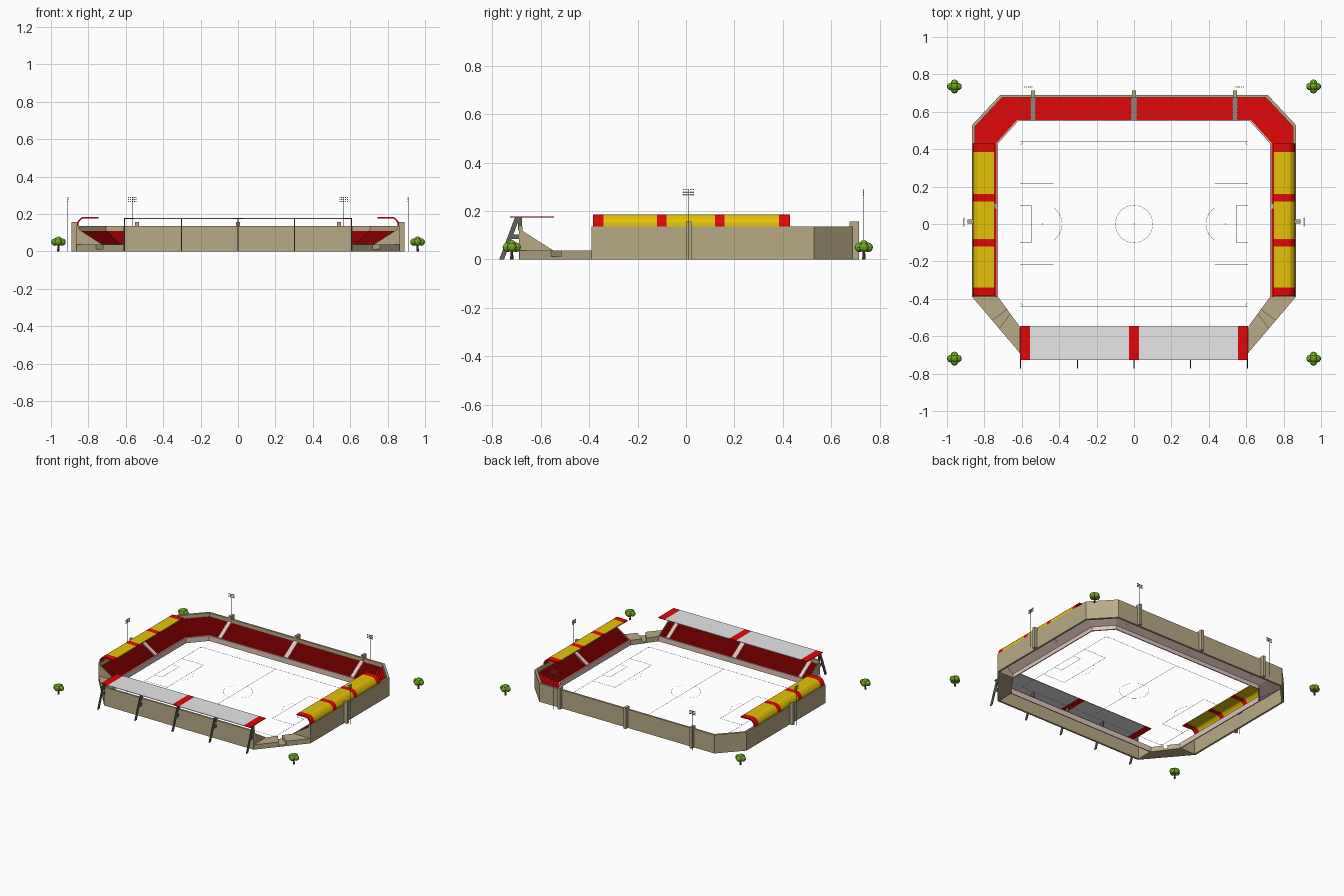
import bpy, bmesh, math
from mathutils import Matrix

if "Cube" in bpy.data.objects:
    bpy.data.objects.remove(bpy.data.objects["Cube"])

def material(name, *c):
    m = bpy.data.materials.new(name)
    m.diffuse_color = (*c, 1)
    m.use_nodes = True
    m.node_tree.nodes["Principled BSDF"].inputs["Base Color"].default_value = m.diffuse_color
    return m

TAN = material("tan concrete", 0.48, 0.40, 0.235)
RED = material("red", 0.75, 0.002, 0.002)
YELLOW = material("yellow", 0.78, 0.54, 0.002)
GREY = material("light grey", 0.80, 0.80, 0.80)
PINK = material("pinkish concrete", 0.74, 0.55, 0.50)
STEEL = material("dark steel", 0.12, 0.12, 0.11)
WHITE = material("white", 0.85, 0.85, 0.85)
GREEN = material("leaf green", 0.17, 0.42, 0.015)
BROWN = material("bark brown", 0.12, 0.06, 0.025)

def finish(bm, name, *mats, facing=0):
    """Turn a bmesh into an object; facing +1/-1 points an open sheet up/down."""
    bmesh.ops.recalc_face_normals(bm, faces=bm.faces)
    if facing and facing * sum(f.normal.z * f.calc_area() for f in bm.faces) < 0:
        bmesh.ops.reverse_faces(bm, faces=bm.faces)
    me = bpy.data.meshes.new(name)
    bm.to_mesh(me)
    bm.free()
    for m in mats:
        me.materials.append(m)
    ob = bpy.data.objects.new(name, me)
    bpy.context.collection.objects.link(ob)
    return ob

def add_box(bm, lo, hi):
    c = [(a + b) / 2 for a, b in zip(lo, hi)]
    s = [b - a for a, b in zip(lo, hi)]
    bmesh.ops.create_cube(bm, size=1, matrix=Matrix.Translation(c) @ Matrix.Diagonal((*s, 1)))

def loft(bm, rings, closed):
    """Bridge equal point rings; closed sections get end caps."""
    vs = [[bm.verts.new(p) for p in r] for r in rings]
    n = len(rings[0])
    for a, b in zip(vs, vs[1:]):
        for i in range(n if closed else n - 1):
            j = (i + 1) % n
            bm.faces.new((a[i], a[j], b[j], b[i]))
    if closed:
        bm.faces.new(vs[0])
        bm.faces.new(vs[-1])

def sweep(name, path, profile, mat, closed=True, facing=0):
    """path: (inner xy, outer xy) stations; profile: (t, z), t runs inner to outer."""
    bm = bmesh.new()
    loft(bm, [[(i[0] + (o[0] - i[0]) * t, i[1] + (o[1] - i[1]) * t, z) for t, z in profile]
              for i, o in path], closed)
    return finish(bm, name, mat, facing=facing)

# Stand sections, shared by the horseshoe and the front stand
ROWS, T0, T1, Z0, DZ = 14, 0.05, 0.90, 0.037, 0.0055
DT = (T1 - T0) / ROWS
steps = []
for i in range(ROWS):
    steps += [(T0 + i * DT, Z0 + i * DZ), (T0 + (i + 1) * DT, Z0 + i * DZ)]
barrier = [(0, 0), (0, 0.039), (T0, 0.039), (T0, 0)]
wall = [(T1, 0), (T1, 0.136), (1, 0.136), (1, 0)]
soffit = [(T0, Z0 - DZ - 0.002), (T1, Z0 + (ROWS - 1) * DZ - 0.003)]
end_panel = [(0, 0), (0, 0.038), (T1, 0.118), (T1, 0.136), (1, 0.136), (1, 0)]
aisle = [(0.05, 0.03), (0.05, 0.042), (T1, 0.118), (T1, 0.10)]

def stand(name, path, ends):
    sweep(name + "_seat_rows", path, steps, RED, False, 1)
    sweep(name + "_underside", path, soffit, PINK, False, -1)
    sweep(name + "_barrier", path, barrier, PINK)
    sweep(name + "_outer_wall", path, wall, TAN)
    for e in ends:
        sweep(name + "_end_panel", e, end_panel, TAN)

left = [((-0.727, -0.39), (-0.865, -0.39)), ((-0.727, 0.43), (-0.865, 0.53)),
        ((-0.62, 0.55), (-0.715, 0.69))]
flip = lambda st: tuple((-x, y) for x, y in st)
def side_slice(s, y0, y1):
    return [((s * 0.727, y), (s * 0.865, y)) for y in (y0, y1)]
def row_slice(yi, yo, x0, x1):
    return [((x, yi), (x, yo)) for x in (x0, x1)]

stand("horseshoe_stand", left + [flip(s) for s in reversed(left)],
      [side_slice(s, -0.391, -0.386) for s in (-1, 1)])
stand("front_stand", row_slice(-0.55, -0.69, -0.61, 0.61),
      [row_slice(-0.55, -0.69, s * 0.606, s * 0.611) for s in (-1, 1)])

# Stair aisles
for x in (-0.54, 0, 0.54):
    w = 0.017 if x == 0 else 0.014
    sweep("back_aisle", row_slice(0.55, 0.69, x - w, x + w), aisle, PINK)
    sweep("front_aisle", row_slice(-0.55, -0.69, x - w, x + w), aisle, PINK)
for s in (-1, 1):
    sweep("side_aisle", side_slice(s, 0.08, 0.11), aisle, PINK)

# Low front corners with a gateway in the middle
def corner(f):
    lerp = lambda a, b: tuple(p + (q - p) * f for p, q in zip(a, b))
    return lerp((-0.727, -0.39), (-0.61, -0.55)), lerp((-0.865, -0.39), (-0.61, -0.69))
for f0, f1, h in ((0, 0.42, 0.036), (0.42, 0.56, 0.012), (0.56, 1, 0.036)):
    path = [corner(f0), corner(f1)]
    for p in (path, [flip(s) for s in path]):
        sweep("low_corner_block", p, [(0, 0), (0, h), (1, h), (1, 0)], TAN)

# Wall pillars
bm = bmesh.new()
for x in (-0.54, 0, 0.54):
    add_box(bm, (x - 0.01, 0.675, 0), (x + 0.01, 0.715, 0.156))
for s in (-1, 1):
    xs = sorted((s * 0.855, s * 0.89))
    add_box(bm, (xs[0], 0.003, 0), (xs[1], 0.023, 0.156))
finish(bm, "wall_pillars", TAN)

# Curved side roof with red stripes, mirrored to the other side
bm = bmesh.new()
section = [(-0.862, 0.134), (-0.861, 0.152), (-0.852, 0.168), (-0.838, 0.181),
           (-0.82, 0.185), (-0.747, 0.183)]
ys = [-0.385, -0.34, -0.12, -0.08, 0.12, 0.16, 0.385, 0.43]
loft(bm, [[(x, y, z) for x, z in section] for y in ys], False)
for f in bm.faces:
    y = f.calc_center_median().y
    f.material_index = [a < y < b for a, b in zip(ys, ys[1:])].index(True) % 2
ob = finish(bm, "side_roofs", RED, YELLOW, facing=1)
ob.modifiers.new("thickness", 'SOLIDIFY').thickness = 0.008
ob.modifiers.new("mirror", 'MIRROR')

# Flat front roof with red bands
bm = bmesh.new()
xs = [-0.61, -0.555, -0.027, 0.027, 0.555, 0.61]
loft(bm, [[(x, -0.727, 0.178), (x, -0.545, 0.178)] for x in xs], False)
for f in bm.faces:
    x = f.calc_center_median().x
    f.material_index = [a < x < b for a, b in zip(xs, xs[1:])].index(True) % 2
ob = finish(bm, "front_roof", RED, GREY, facing=1)
ob.modifiers.new("thickness", 'SOLIDIFY').thickness = 0.004

# Raking roof frames behind the front stand
bm = bmesh.new()
frame = [[(-0.772, 0), (-0.752, 0), (-0.687, 0.174), (-0.707, 0.174)],
         [(-0.694, 0.12), (-0.678, 0.12), (-0.678, 0.174), (-0.694, 0.174)],
         [(-0.728, 0.084), (-0.689, 0.084), (-0.689, 0.104), (-0.722, 0.104)]]
for x in (-0.607, -0.303, 0, 0.303, 0.607):
    for poly in frame:
        loft(bm, [[(x + d, y, z) for y, z in poly] for d in (-0.003, 0.003)], True)
finish(bm, "front_roof_frames", STEEL)

# Floodlights: thin pole, rails and a grid of lamps
def floodlight(x, y, turn):
    place = Matrix.Translation((x, y, 0)) @ Matrix.Rotation(turn, 4, 'Z')
    pole, lamps = bmesh.new(), bmesh.new()
    add_box(pole, (-0.001, -0.001, 0), (0.001, 0.001, 0.29))
    for z in (0.267, 0.278, 0.289):
        add_box(pole, (-0.024, -0.0005, z - 0.0005), (0.024, 0.0005, z + 0.0005))
        for i in range(-2, 3):
            add_box(lamps, (i * 0.01 - 0.003, -0.004, z - 0.003),
                    (i * 0.01 + 0.003, -0.0005, z + 0.003))
    for bm, name, m in ((pole, "floodlight_pole", STEEL), (lamps, "floodlight_lamps", WHITE)):
        bm.transform(place)
        finish(bm, name, m)
for s in (-1, 1):
    floodlight(s * 0.565, 0.735, 0)
    floodlight(s * 0.91, 0.01, -s * math.pi / 2)

# Pitch markings: thin flat strips
bm = bmesh.new()
W = 0.0008
def line(x0, y0, x1, y1):
    add_box(bm, (min(x0, x1) - W, min(y0, y1) - W, 0), (max(x0, x1) + W, max(y0, y1) + W, 0.001))
def arc(cx, cy, r, a0, a1, n):
    loft(bm, [[(cx + (r + d) * math.cos(a), cy + (r + d) * math.sin(a), 0.001) for d in (-W, W)]
              for a in (a0 + (a1 - a0) * i / n for i in range(n + 1))], False)
X, Y = 0.61, 0.44
line(0, -Y, 0, Y)
line(-X, Y, X, Y)
line(-X, -Y, X, -Y)
arc(0, 0, 0.1, 0, math.tau, 40)
arc(0, 0, 0.002, 0, math.tau, 8)
for s in (-1, 1):
    line(s * X, -Y, s * X, Y)
    for x, h in ((0.43, 0.215), (0.55, 0.10)):
        line(s * x, -h, s * x, h)
        for t in (-1, 1):
            line(s * X, t * h, s * x, t * h)
    arc(s * 0.49, 0, 0.002, 0, math.tau, 8)
    m = 0 if s < 0 else math.pi
    arc(s * 0.49, 0, 0.105, m - 0.96, m + 0.96, 14)
    for t in (-1, 1):
        m = math.atan2(-t, -s)
        arc(s * X, t * Y, 0.015, m - math.pi / 4, m + math.pi / 4, 6)
finish(bm, "pitch_markings", WHITE, facing=1)

# Trees at the four corners
for x in (-0.96, 0.96):
    for y in (-0.72, 0.735):
        bm = bmesh.new()
        bmesh.ops.create_cone(bm, cap_ends=True, segments=8, radius1=0.007, radius2=0.005,
                              depth=0.04, matrix=Matrix.Translation((x, y, 0.02)))
        finish(bm, "tree_trunk", BROWN)
        bm = bmesh.new()
        for dx, dy, z, r in ((0.02, 0, 0.05, 0.02), (-0.02, 0, 0.05, 0.02), (0, 0.018, 0.05, 0.02),
                             (0, -0.018, 0.05, 0.02), (0, 0, 0.059, 0.021)):
            bmesh.ops.create_icosphere(bm, subdivisions=2, radius=r,
                                       matrix=Matrix.Translation((x + dx, y + dy, z)))
        finish(bm, "tree_crown", GREEN)
